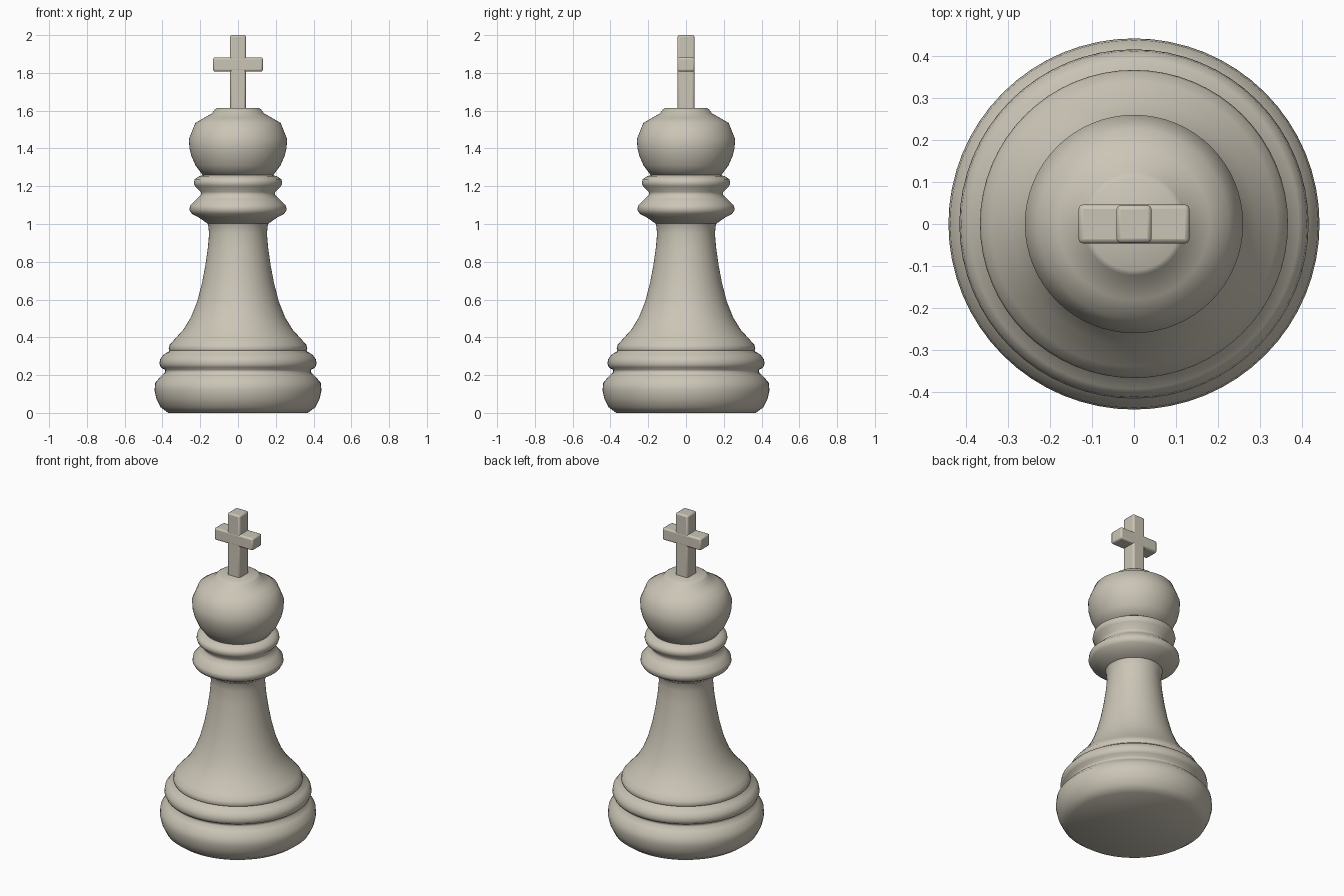
import bpy
import bmesh
import math

default = bpy.data.objects.get("Cube")
if default:
    bpy.data.objects.remove(default, do_unlink=True)

ivory = bpy.data.materials.new("warm ivory")
ivory.use_nodes = True
COLOUR = (0.60, 0.56, 0.47, 1)
ivory.diffuse_color = COLOUR
ivory.node_tree.nodes["Principled BSDF"].inputs["Base Color"].default_value = COLOUR


def finish(name, bm, angle):
    """Turn a bmesh into a shaded, coloured object."""
    bmesh.ops.recalc_face_normals(bm, faces=bm.faces)
    mesh = bpy.data.meshes.new(name)
    bm.to_mesh(mesh)
    bm.free()
    obj = bpy.data.objects.new(name, mesh)
    bpy.context.collection.objects.link(obj)
    mesh.materials.append(ivory)
    bpy.ops.object.select_all(action='DESELECT')
    obj.select_set(True)
    bpy.context.view_layer.objects.active = obj
    bpy.ops.object.shade_smooth_by_angle(angle=math.radians(angle))
    return obj


def lathe(name, profile, sides=64):
    """Spin (radius, height) points around z into a closed solid."""
    bm = bmesh.new()
    points = [(0, profile[0][1])] + profile + [(0, profile[-1][1])]
    verts = [bm.verts.new((r, 0, z)) for r, z in points]
    edges = [bm.edges.new(pair) for pair in zip(verts, verts[1:])]
    bmesh.ops.spin(bm, geom=verts + edges, cent=(0, 0, 0), axis=(0, 0, 1),
                   angle=math.tau, steps=sides)
    bmesh.ops.remove_doubles(bm, verts=bm.verts, dist=0.0005)
    return finish(name, bm, 75)


def bar(name, half_x, half_y, low, high):
    """Box with softly bevelled edges."""
    bm = bmesh.new()
    bmesh.ops.create_cube(bm, size=2)
    for v in bm.verts:
        v.co = (v.co.x * half_x, v.co.y * half_y, high if v.co.z > 0 else low)
    obj = finish(name, bm, 40)
    bevel = obj.modifiers.new("soft edges", 'BEVEL')
    bevel.width = 0.01
    bevel.segments = 2
    return obj


# Heavy foot and the moulding ring above it
lathe("base", [(.37, 0), (.41, .03), (.432, .075), (.442, .12), (.438, .16),
               (.408, .195), (.386, .215), (.386, .228), (.408, .24), (.416, .26),
               (.412, .285), (.393, .31), (.365, .325), (.36, .34)])

# Flared stem
lathe("stem", [(.36, .32), (.367, .34), (.362, .36), (.34, .385), (.29, .44),
               (.25, .505), (.216, .59), (.19, .69), (.173, .78), (.16, .87),
               (.153, .95), (.158, .995), (.17, 1.02)])

# Double collar
lathe("collar", [(.158, 1.0), (.205, 1.033), (.246, 1.055), (.257, 1.075),
                 (.254, 1.098), (.22, 1.132), (.197, 1.153), (.197, 1.17),
                 (.228, 1.2), (.234, 1.217), (.23, 1.237), (.205, 1.253), (.18, 1.26)])

# Rounded head with a small crown
lathe("head", [(.18, 1.25), (.225, 1.31), (.247, 1.36), (.257, 1.4), (.26, 1.45),
               (.226, 1.535), (.18, 1.562), (.138, 1.585), (.122, 1.607), (.11, 1.615)])

# Cross finial
bar("cross_upright", .042, .045, 1.58, 2.0)
bar("cross_arm", .132, .046, 1.807, 1.882)
